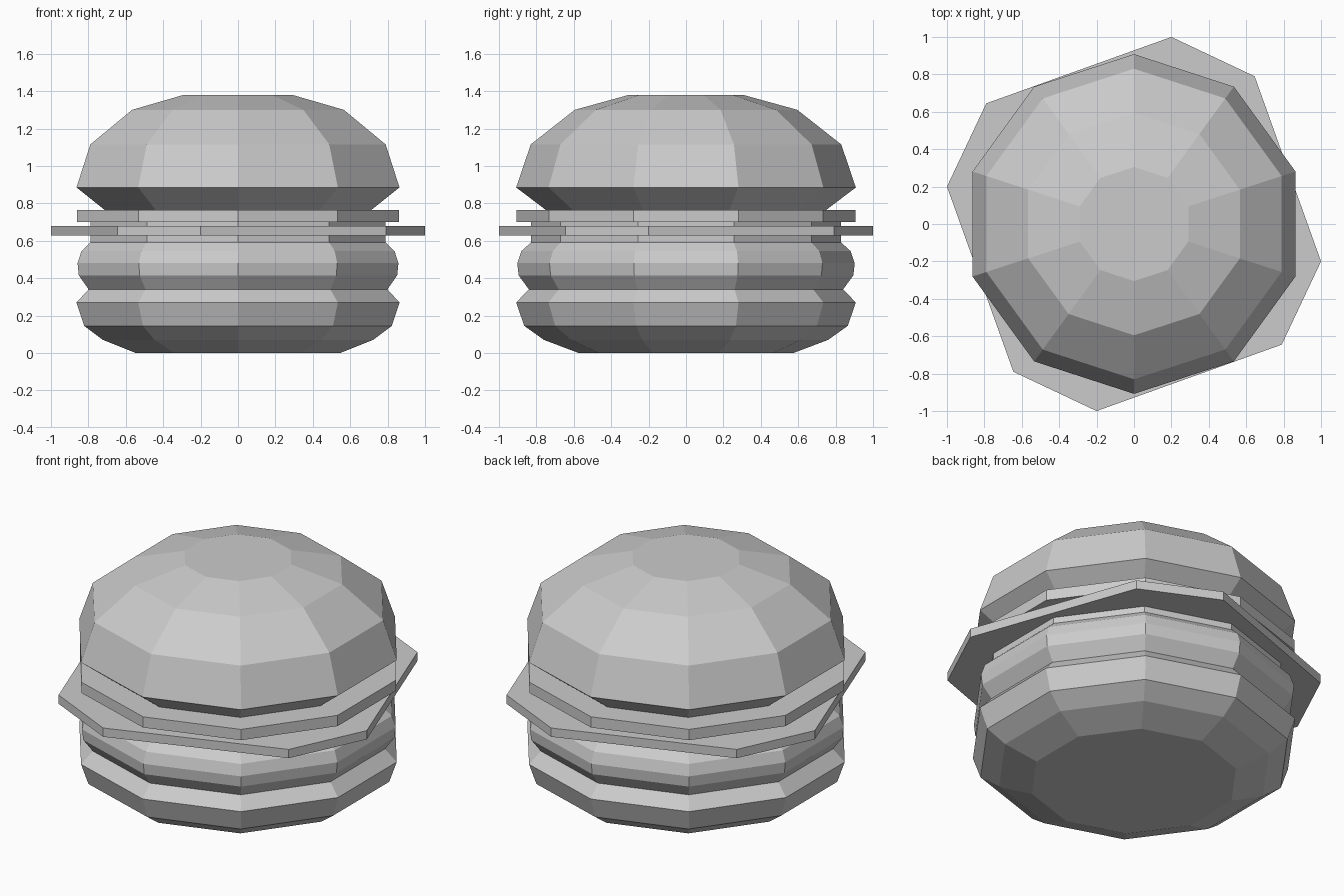
import bpy, bmesh
from math import pi, cos, sin

if "Cube" in bpy.data.objects:
    bpy.data.objects.remove(bpy.data.objects["Cube"])


def loft(name, rings):
    """Closed flat-faced solid through rings of equal point count, bottom to top."""
    bm = bmesh.new()
    loops = [[bm.verts.new(p) for p in ring] for ring in rings]
    n = len(loops[0])
    for a, b in zip(loops, loops[1:]):
        for i in range(n):
            j = (i + 1) % n
            bm.faces.new((a[i], a[j], b[j], b[i]))
    bm.faces.new(loops[0][::-1])
    bm.faces.new(loops[-1])
    bmesh.ops.recalc_face_normals(bm, faces=bm.faces)
    mesh = bpy.data.meshes.new(name)
    bm.to_mesh(mesh)
    bm.free()
    obj = bpy.data.objects.new(name, mesh)
    bpy.context.collection.objects.link(obj)
    return obj


def lathe(name, profile, sides=10):
    """Ten-sided turned part from (radius, height) pairs, a corner facing +y."""
    angles = [pi / 2 + 2 * pi * i / sides for i in range(sides)]
    return loft(name, [[(r * cos(a), r * sin(a), z) for a in angles]
                       for r, z in profile])


# Buns
lathe("bottom_bun", [(0.575, 0), (0.76, 0.07), (0.865, 0.145),
                     (0.908, 0.27), (0.84, 0.34)])
lathe("top_bun", [(0.75, 0.765), (0.908, 0.885), (0.83, 1.115),
                  (0.595, 1.30), (0.305, 1.38)])

# Patty with a straight upper rim
lathe("patty", [(0.84, 0.34), (0.895, 0.415), (0.902, 0.48),
                (0.88, 0.545), (0.83, 0.59), (0.83, 0.63)])

# Cheese: turned square with cut corners
corners = []
for x, y in ((0.645, 0.79), (0.20, 1.0)):
    corners.append((x, y))
for k in range(3):
    corners += [(-y, x) for x, y in corners[-2:]]
loft("cheese_slice", [[(x, y, z) for x, y in corners] for z in (0.627, 0.68)])

# Sauce layer and tomato
lathe("sauce_layer", [(0.83, 0.68), (0.83, 0.70)])
lathe("tomato_slice", [(0.905, 0.70), (0.905, 0.765)])
